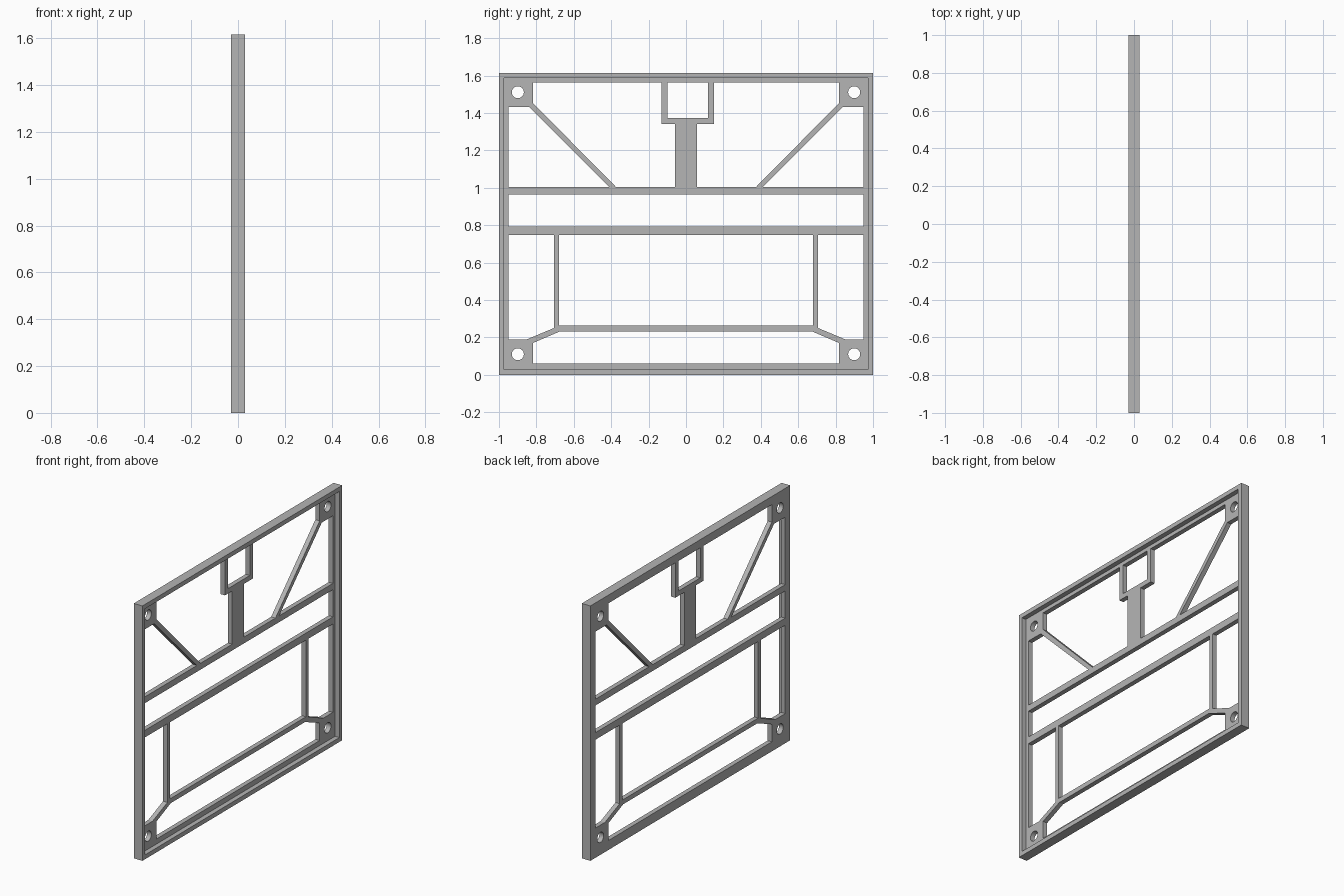
import bpy, bmesh
from math import sin, cos, tau
from mathutils import Matrix

cube = bpy.data.objects.get("Cube")
if cube:
    bpy.data.objects.remove(cube, do_unlink=True)

grey = bpy.data.materials.new("plain grey")
grey.use_nodes = True
colour = (0.46, 0.46, 0.46, 1)
grey.diffuse_color = colour
grey.node_tree.nodes["Principled BSDF"].inputs["Base Color"].default_value = colour

HALF, TOP, DEPTH = 1.0, 1.615, 0.03
# sketch plane (y, z) stood upright, extruded along x
UPRIGHT = Matrix(((0, 0, 1, 0), (1, 0, 0, 0), (0, 1, 0, 0), (0, 0, 0, 1)))


def rect(y0, z0, y1, z1):
    return [(y0, z0), (y1, z0), (y1, z1), (y0, z1)]


def mirror(points):
    return [(-y, z) for y, z in reversed(points)]


def circle(y, z, r, n=32):
    return [(y + r * cos(tau * i / n), z + r * sin(tau * i / n)) for i in range(n)]


def plate(name, outlines, x0, x1):
    """Flat solid: first outline is the border, the others are openings."""
    curve = bpy.data.curves.new(name + " sketch", 'CURVE')
    curve.dimensions = '2D'
    curve.fill_mode = 'BOTH'
    curve.extrude = (x1 - x0) / 2
    for outline in outlines:
        spline = curve.splines.new('POLY')
        spline.points.add(len(outline) - 1)
        for point, (y, z) in zip(spline.points, outline):
            point.co = (y, z, 0, 1)
        spline.use_cyclic_u = True
    sketch = bpy.data.objects.new(name + " sketch", curve)
    bpy.context.collection.objects.link(sketch)
    graph = bpy.context.evaluated_depsgraph_get()
    mesh = bpy.data.meshes.new_from_object(sketch.evaluated_get(graph))
    bpy.data.objects.remove(sketch, do_unlink=True)

    bm = bmesh.new()
    bm.from_mesh(mesh)
    bmesh.ops.remove_doubles(bm, verts=bm.verts, dist=0.0001)
    bm.transform(Matrix.Translation(((x0 + x1) / 2, 0, 0)) @ UPRIGHT)
    bmesh.ops.recalc_face_normals(bm, faces=bm.faces)
    for face in bm.faces:
        face.smooth = False
    bm.to_mesh(mesh)
    bm.free()
    mesh.name = name
    mesh.materials.clear()
    mesh.materials.append(grey)
    obj = bpy.data.objects.new(name, mesh)
    bpy.context.collection.objects.link(obj)
    return obj


# Key lines of the frame
side, sill, head = 0.95, 0.06, 1.563
pad, pad_low, pad_high = 0.817, 0.188, 1.433
mid_low, mid_high = 0.748, 0.793       # lower cross bar
bar_low, bar_high = 0.965, 1.005       # upper cross bar
border = rect(-HALF, 0, HALF, TOP)

# Openings on the centre line: box, slot, large window, bottom strip
foot = [(pad, sill), (pad, 0.171), (0.672, 0.233)]
openings = [
    rect(-0.1, 1.373, 0.118, head),
    rect(-side, mid_high, side, bar_low),
    rect(-0.68, 0.263, 0.68, mid_low),
    foot + mirror(foot),
]

# Openings repeated on both sides
beside_brace = [(side, pad_high), (0.839, pad_high), (0.411, bar_high), (side, bar_high)]
beside_post = [(side, mid_low), (0.707, mid_low), (0.707, 0.25),
               (0.855, pad_low), (side, pad_low)]
for outline in (beside_brace, beside_post):
    openings += [outline, mirror(outline)]


# Upper windows between brace, column and box
def upper_window(box_edge):
    return [(pad, head), (pad, 1.452), (0.375, bar_high), (0.058, bar_high),
            (0.058, 1.342), (box_edge, 1.342), (box_edge, head)]


openings += [upper_window(0.15), mirror(upper_window(0.131))]

# Round bolt holes in the corner pads
for y in (-0.899, 0.899):
    for z in (0.11, 1.511):
        openings.append(circle(y, z, 0.032))

plate("lattice_panel", [border] + openings, -DEPTH, 0)

# Raised lip around the edge
lip = 0.028
plate("outer_rim", [border, rect(lip - HALF, lip, HALF - lip, TOP - lip)], 0, DEPTH)
